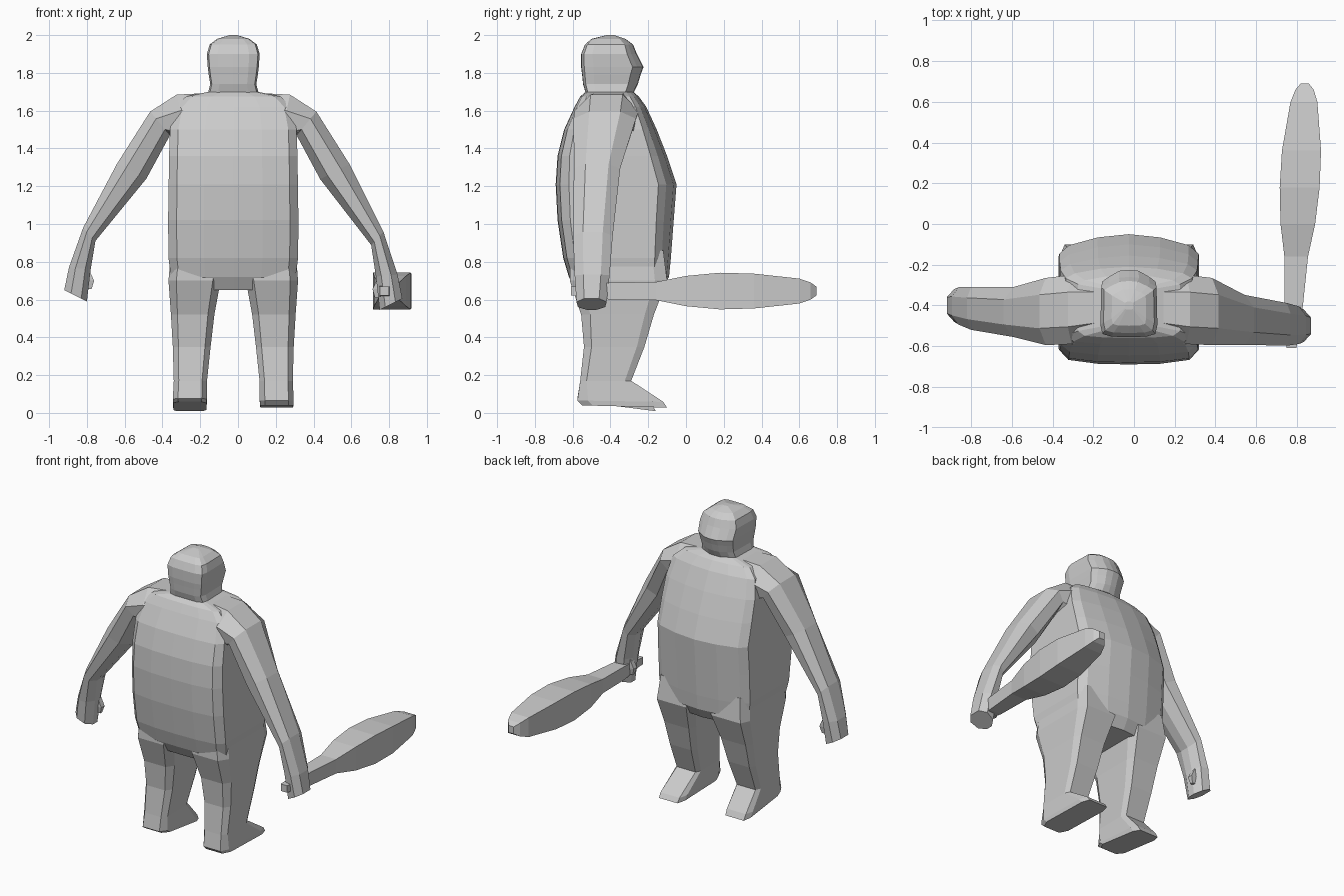
import bpy
import bmesh
from mathutils import Vector

cube = bpy.data.objects.get("Cube")
if cube:
    bpy.data.objects.remove(cube, do_unlink=True)

CENTRE_X = -0.025

stone_grey = bpy.data.materials.new("stone_grey")
stone_grey.use_nodes = True
grey = (0.6, 0.6, 0.6, 1)
stone_grey.diffuse_color = grey
stone_grey.node_tree.nodes["Principled BSDF"].inputs["Base Color"].default_value = grey


def loft(name, rings):
    """Skin a list of equal-length point rings and cap both ends."""
    bm = bmesh.new()
    loops = [[bm.verts.new(point) for point in ring] for ring in rings]
    count = len(loops[0])
    for lower, upper in zip(loops, loops[1:]):
        for i in range(count):
            j = (i + 1) % count
            bm.faces.new((lower[i], lower[j], upper[j], upper[i]))
    bm.faces.new(loops[0])
    bm.faces.new(loops[-1])
    bmesh.ops.recalc_face_normals(bm, faces=bm.faces)
    mesh = bpy.data.meshes.new(name)
    bm.to_mesh(mesh)
    bm.free()
    mesh.materials.append(stone_grey)
    part = bpy.data.objects.new(name, mesh)
    part.location.x = CENTRE_X
    bpy.context.collection.objects.link(part)
    return part


def closed_outline(half):
    """Mirror a half outline, given from back centre to front centre."""
    return half + [(-u, v) for u, v in reversed(half) if u > 0]


def level_ring(outline, z, half_width, back, front, x=0, slope=0):
    """Fit a unit outline into a box at one height; slope tilts it front to back."""
    middle, depth = (back + front) / 2, (front - back) / 2
    return [(x + u * half_width, middle + v * depth, z + slope * v) for u, v in outline]


# Torso: flat side panels with rounded back and belly
body_outline = closed_outline([(0, -1), (.45, -.99), (.87, -.93), (1, -.78), (1, .7),
                               (.86, .83), (.45, .95), (0, 1)])
torso = [(.65, .24, -.58, -.13), (.72, .33, -.62, -.09), (.82, .343, -.65, -.08),
         (1.02, .345, -.68, -.065), (1.21, .342, -.69, -.05), (1.36, .34, -.68, -.1),
         (1.5, .335, -.645, -.155), (1.62, .31, -.59, -.21), (1.675, .25, -.56, -.25),
         (1.7, .13, -.53, -.28)]
loft("torso", [level_ring(body_outline, *row) for row in torso])

# Head with flat cheeks, heavy brow and a thick neck
head_outline = closed_outline([(0, -1), (.6, -.99), (.93, -.9), (1, -.6), (.97, .65),
                               (.72, .8), (.35, .97), (0, 1)])
head = [(1.62, .15, -.53, -.26), (1.69, .135, -.53, -.28), (1.74, .122, -.545, -.255),
        (1.79, .13, -.55, -.24), (1.83, .135, -.555, -.225), (1.9, .14, -.555, -.26),
        (1.95, .125, -.535, -.28), (1.98, .085, -.5, -.32), (2.0, .02, -.42, -.38)]
loft("head", [level_ring(head_outline, *row) for row in head])

# Legs and feet: height, centre, half width, back, front
leg_outline = closed_outline([(0, -1), (.7, -1), (1, -.75), (1, .75), (.8, 1), (0, 1)])
leg = [(.86, .18, .15, -.61, -.12), (.7, .205, .138, -.615, -.1),
       (.52, .215, .115, -.555, -.17), (.35, .22, .1, -.54, -.22),
       (.17, .227, .088, -.56, -.29), (.07, .23, .09, -.575, -.17)]
for side, label, toe, tilt in ((-1, "right", -.16, -.025), (1, "left", -.1, -.006)):
    rings = [level_ring(leg_outline, z, w, back, front, side * x)
             for z, x, w, back, front in leg]
    rings[-1] = level_ring(leg_outline, .062, .09, -.575, toe - .02, side * .23, tilt * .6)
    rings.append(level_ring(leg_outline, .034, .087, -.55, toe, side * .23, tilt))
    loft(label + "_leg", rings)

# Arms: outer edge (x, z), inner edge (x, z), back and front
arm_outline = [(0, .25), (0, .75), (.3, 1), (.75, .95), (1, .65),
               (1, .35), (.75, .05), (.3, 0)]
arm = [(.1, 1.695, .1, 1.4, -.55, -.26), (.3, 1.685, .24, 1.4, -.59, -.25),
       (.44, 1.595, .335, 1.47, -.595, -.265), (.615, 1.32, .46, 1.24, -.555, -.31),
       (.795, .98, .73, .91, -.52, -.31), (.87, .77, .755, .76, -.495, -.31),
       (.895, .65, .775, .59, -.48, -.32)]


def arm_ring(row, side, drop, pull):
    xo, zo, xi, zi, back, front = row
    return [(side * (xo + (xi - xo) * s), back + (front - back) * t - pull,
             zo + (zi - zo) * s - drop) for s, t in arm_outline]


for side, label, drop, pull in ((-1, "right", 0, 0), (1, "left", .045, .1)):
    rings = []
    for row in arm:
        reach = max(0, (row[0] - .44) / .455)
        rings.append(arm_ring(row, side, drop * reach ** 3, pull * reach))
    loft(label + "_arm", rings)

    # Thumb tucked against the inside of the fist
    thumb = []
    for x, z, r in ((.79, .78, .016), (.755, .7, .018), (.76, .655, .01)):
        thumb.append(level_ring([(-1, -1), (1, -1), (1, 1), (-1, 1)], z - drop, r,
                                -.37 - pull - r, -.37 - pull + r, side * x))
    loft(label + "_thumb", thumb)

# Club: square section along y, slightly angled outward
club = [(-.61, .024, .024), (-.56, .027, .026), (-.4, .045, .045), (-.16, .058, .048),
        (0, .085, .08), (.18, .098, .097), (.36, .096, .092), (.6, .066, .066),
        (.66, .045, .045), (.69, .02, .024)]
rings = []
for y, width, height in club:
    middle = Vector((.83 + .05 * y, y, .645))
    rings.append([middle + Vector((u * width, 0, v * height))
                  for u, v in ((-1, -1), (1, -1), (1, 1), (-1, 1))])
loft("club", rings)
